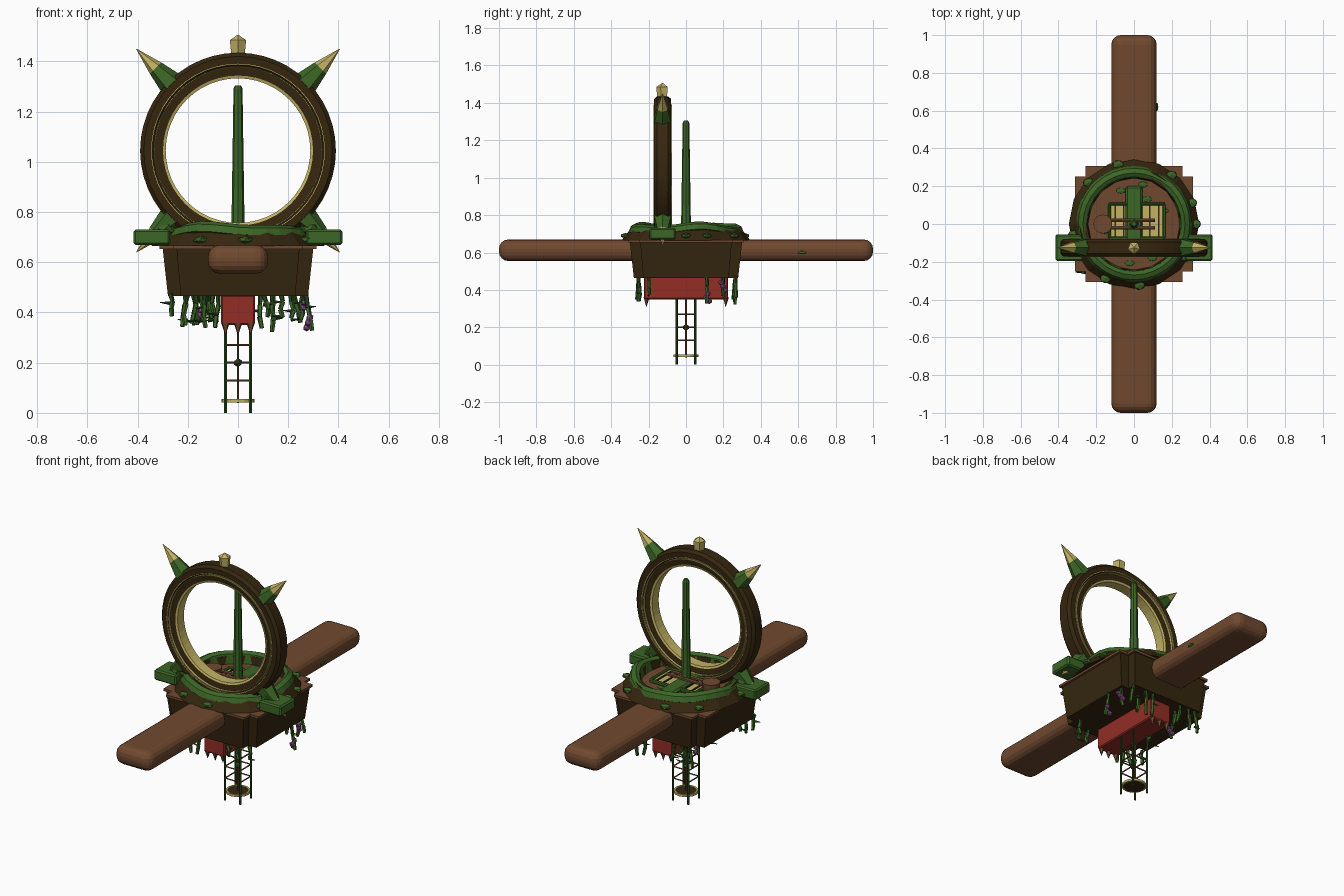
import bpy, bmesh, math, random
from mathutils import Vector, Matrix

random.seed(4)
if "Cube" in bpy.data.objects:
    bpy.data.objects.remove(bpy.data.objects["Cube"])


def material(name, hex_code):
    rgb = [int(hex_code[i:i + 2], 16) / 255 for i in (0, 2, 4)]
    col = [((c + 0.055) / 1.055) ** 2.4 if c > 0.04 else c / 12.92 for c in rgb] + [1]
    m = bpy.data.materials.new(name)
    m.use_nodes = True
    m.diffuse_color = col
    m.node_tree.nodes["Principled BSDF"].inputs["Base Color"].default_value = col
    return m


BARK = material("dark bark", "35260f")
WOOD = material("brown wood", "70492f")
MOSS = material("moss green", "3c6626")
VINE = material("vine green", "2a4a1c")
RED = material("red paint", "932d25")
GOLD = material("pale gold", "c2b264")
PINK = material("blossom purple", "8a4f88")


def finish(name, bm, mats, smooth=False):
    bmesh.ops.recalc_face_normals(bm, faces=bm.faces)
    me = bpy.data.meshes.new(name)
    bm.to_mesh(me)
    bm.free()
    for m in mats if isinstance(mats, list) else [mats]:
        me.materials.append(m)
    ob = bpy.data.objects.new(name, me)
    bpy.context.collection.objects.link(ob)
    if smooth:
        bpy.ops.object.select_all(action="DESELECT")
        ob.select_set(True)
        bpy.context.view_layer.objects.active = ob
        bpy.ops.object.shade_smooth_by_angle()
    return ob


def box(name, loc, size, mat, bevel=0, taper=1, segs=1):
    bm = bmesh.new()
    bmesh.ops.create_cube(bm, size=1)
    for v in bm.verts:
        k = taper if v.co.z < 0 else 1
        v.co = Vector((v.co.x * size[0] * k, v.co.y * size[1] * k, v.co.z * size[2])) + Vector(loc)
    if bevel:
        bmesh.ops.bevel(bm, geom=bm.edges[:], offset=bevel, segments=segs, profile=0.5, affect="EDGES")
    return finish(name, bm, mat)


def rod(name, a, b, r1, r2, mat, sides=6):
    a, b = Vector(a), Vector(b)
    bm = bmesh.new()
    rot = (b - a).to_track_quat("Z", "Y").to_matrix().to_4x4()
    bmesh.ops.create_cone(bm, cap_ends=True, segments=sides, radius1=r1, radius2=r2,
                          depth=(b - a).length, matrix=Matrix.Translation((a + b) / 2) @ rot)
    return finish(name, bm, mat)


def ball(name, loc, r, mat, scale=(1, 1, 1)):
    bm = bmesh.new()
    bmesh.ops.create_icosphere(bm, subdivisions=1, radius=r,
                               matrix=Matrix.Translation(loc) @ Matrix.Diagonal((*scale, 1)))
    return finish(name, bm, mat)


def lathe(name, profile, mat, sides, loc=(0, 0, 0), upright=False, wave=0, closed=True, smooth=False):
    """Spin a (radius, height) profile; upright turns the axis to y."""
    bm = bmesh.new()
    rings = []
    for i in range(sides):
        t = math.tau * i / sides
        w = wave * (math.sin(3 * t + 1) + 0.6 * math.sin(5 * t))
        ring = []
        for r, h in profile:
            h += w
            c, s = r * math.cos(t), r * math.sin(t)
            ring.append(bm.verts.new(Vector((c, h, s) if upright else (c, s, h)) + Vector(loc)))
        rings.append(ring)
    n = len(profile)
    for i in range(sides):
        a, b = rings[i], rings[(i + 1) % sides]
        for j in range(n if closed else n - 1):
            k = (j + 1) % n
            bm.faces.new((a[j], b[j], b[k], a[k]))
    return finish(name, bm, mat, smooth)


# Long beam through the hull
box("long_beam", (0, 0, 0.612), (0.24, 2, 0.115), WOOD, bevel=0.05, segs=4)
ball("beam_leaf", (0.122, 0.62, 0.6), 0.025, MOSS, (0.3, 1, 0.4))

# Notched hull from two crossing tapered boxes, with plank ledges
for tag, w, d in (("wide", 0.6, 0.49), ("deep", 0.49, 0.6)):
    box("hull_" + tag, (0, 0, 0.56), (w, d, 0.19), BARK, taper=0.93)
    box("ledge_" + tag, (0, 0, 0.66), (w + 0.025, d + 0.015, 0.014), WOOD)

# Deck rim, moss crown and floor
lathe("deck_rim", [(0.345, 0.665), (0.325, 0.69), (0.29, 0.735), (0.25, 0.735), (0.24, 0.665)], BARK, 16)
lathe("moss_crown", [(0.307, 0.712), (0.295, 0.74), (0.27, 0.752), (0.25, 0.74), (0.24, 0.68), (0.26, 0.68)],
      MOSS, 32, wave=0.009)
rod("deck_floor", (0, 0, 0.66), (0, 0, 0.69), 0.245, 0.245, WOOD, 24)
for i in range(16):
    t, r = random.uniform(0, math.tau), random.uniform(0.14, 0.22)
    ball("floor_moss", (r * math.cos(t), r * math.sin(t), 0.69), 0.022, MOSS, (1.3, 0.8, 0.2))
for i in range(9):
    t = i * 2.4
    ball("rim_moss", (0.325 * math.cos(t), 0.325 * math.sin(t), 0.69), 0.03, MOSS, (1.1, 0.9, 0.5))

# Slatted panel in the floor with its green frame
box("gold_panel", (0.015, 0.015, 0.694), (0.28, 0.17, 0.012), GOLD)
for i in range(6):
    box("panel_slat", (-0.1 + i * 0.046, 0.015, 0.7), (0.008, 0.17, 0.012), BARK)
for s in (-1, 1):
    box("frame_side", (0.015 + s * 0.145, 0.015, 0.7), (0.016, 0.18, 0.022), MOSS, 0.005)
    box("frame_end", (0.015, 0.015 + s * 0.09, 0.7), (0.3, 0.016, 0.022), MOSS, 0.005)
box("mast_foot", (0, 0.05, 0.7), (0.09, 0.3, 0.024), MOSS, 0.01)
rod("stool", (-0.165, 0, 0.69), (-0.165, 0, 0.74), 0.045, 0.05, WOOD, 12)
for s in (-1, 1):
    rod("cross_bar", (-0.16, s * 0.02, 0.72), (0.11, s * 0.02, 0.72), 0.01, 0.01, WOOD)

# Central mast
rod("mast", (0, 0, 0.69), (0, 0, 1.29), 0.027, 0.018, MOSS, 8)
rod("mast_cap", (0, 0, 1.29), (0, 0, 1.305), 0.019, 0.011, MOSS, 8)

# Great ring with gold bands
RY, RZ = -0.125, 1.045
lathe("great_ring", [(0.39, -0.03), (0.39, 0.03), (0.375, 0.046), (0.345, 0.046), (0.335, 0.036), (0.295, 0.03),
                     (0.295, -0.03), (0.335, -0.036), (0.345, -0.046), (0.375, -0.046)],
      BARK, 48, (0, RY, RZ), True, smooth=True)
lathe("inner_gold_band", [(0.299, -0.034), (0.299, 0.034), (0.288, 0.03), (0.288, -0.03)],
      GOLD, 48, (0, RY, RZ), True)
for s in (-1, 1):
    for r in (0.334, 0.344):
        lathe("gold_line", [(r - 0.002, s * 0.03), (r - 0.002, s * 0.049), (r + 0.002, s * 0.049),
                            (r + 0.002, s * 0.03)], GOLD, 48, (0, RY, RZ), True)

# Four horns on the diagonals, and side blocks
for sx in (-1, 1):
    for sz in (-1, 1):
        def on_ring(r):
            return (sx * r * 0.707, RY, RZ + sz * r * 0.707)
        rod("horn_base", on_ring(0.37), on_ring(0.465), 0.053, 0.032, MOSS)
        rod("horn_tip", on_ring(0.465), on_ring(0.573), 0.032, 0.001, GOLD)
    box("side_block", (sx * 0.343, RY, 0.7), (0.145, 0.14, 0.062), MOSS, 0.008)
    ball("block_moss", (sx * 0.29, RY, 0.735), 0.05, MOSS, (1, 1, 0.6))

# Crest crystal
rod("crystal_body", (0, RY, 1.425), (0, RY, 1.485), 0.028, 0.034, GOLD, 5)
rod("crystal_point", (0, RY, 1.485), (0, RY, 1.506), 0.034, 0.002, GOLD, 5)

# Red keel with spikes at both ends
box("red_keel", (0, 0, 0.41), (0.135, 0.45, 0.12), RED, 0.006)
for sy in (-1, 1):
    for x in (-0.05, 0, 0.05):
        rod("keel_spike", (x, sy * 0.212, 0.36), (x, sy * 0.212, 0.31), 0.018, 0.001, WOOD, 5)

# Hanging ladder tower
for sx in (-1, 1):
    for sy in (-1, 1):
        rod("tower_post", (sx * 0.05, sy * 0.05, 0), (sx * 0.05, sy * 0.05, 0.36), 0.006, 0.006, VINE)
    for z in (0.13, 0.2, 0.27):
        rod("rung_across", (-0.05, sx * 0.05, z), (0.05, sx * 0.05, z), 0.004, 0.004, WOOD)
        rod("rung_along", (sx * 0.05, -0.05, z), (sx * 0.05, 0.05, z), 0.004, 0.004, WOOD)
rod("tower_core", (0, 0, 0.04), (0, 0, 0.36), 0.005, 0.005, WOOD)
ball("tower_bud", (0, 0, 0.2), 0.018, MOSS)
rod("tower_plate", (0, 0, 0.042), (0, 0, 0.05), 0.06, 0.06, BARK, 16)
lathe("plate_rim", [(0.066, 0.042), (0.066, 0.055), (0.056, 0.055), (0.056, 0.042)], GOLD, 16)

# Hanging vines with side leaves
spots = [(x, -0.255) for x in (-0.27, -0.21, -0.17, -0.13, -0.08, 0.1, 0.17)]
spots += [(x, 0.265) for x in (-0.2, -0.16, -0.1, 0.09, 0.14, 0.22)]
spots += [(-0.18, 0.12), (-0.12, 0.2), (-0.15, -0.02), (0.14, 0.2), (0.27, 0.11), (0.21, -0.2), (0.26, 0.2)]
for x, y in spots:
    end = random.uniform(0.32, 0.39)
    p = Vector((x, y, 0.475))
    for k in range(3):
        q = Vector((p.x + random.uniform(-0.012, 0.012), p.y + random.uniform(-0.006, 0.006),
                    p.z - (0.475 - end) / 3))
        rod("vine", p, q, 0.011, 0.009, MOSS if k else VINE, 5)
        p = q
    z = random.uniform(0.36, 0.45)
    s = random.choice((-1, 1))
    rod("vine_leaf", (x, y, z), (x + s * 0.04, y, z + 0.004), 0.007, 0.002, VINE, 4)

# Blossoms
for x, y, z in ((-0.15, 0.12, 0.39), (0.28, 0.11, 0.36), (0.26, 0.2, 0.42)):
    for dz in (-0.02, 0, 0.02):
        ball("blossom", (x + dz * 0.3, y + random.uniform(-0.015, 0.015), z + dz), 0.016, PINK)
